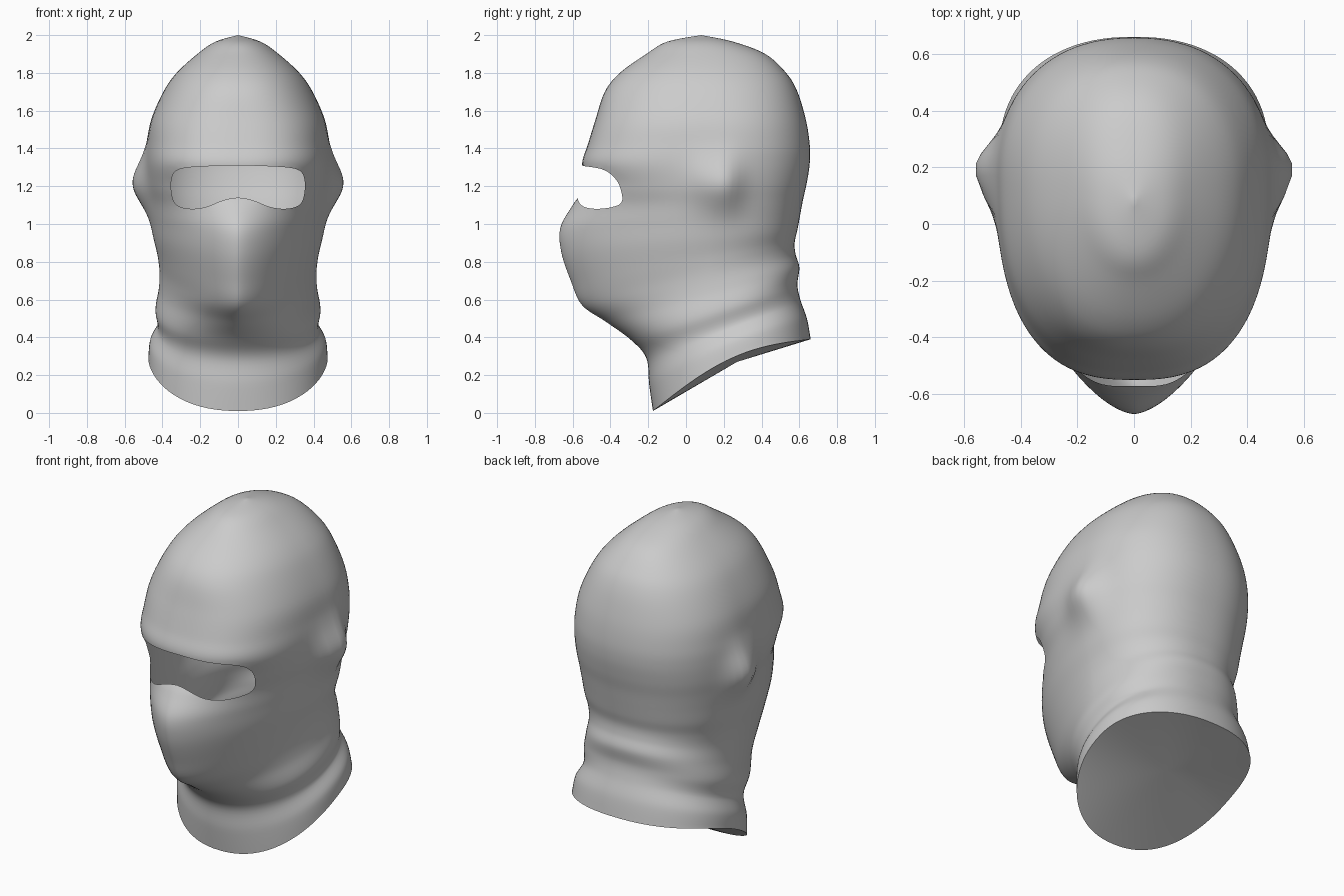
import bpy, bmesh, math
from mathutils import Vector
from mathutils.bvhtree import BVHTree
from mathutils.geometry import intersect_point_line

if "Cube" in bpy.data.objects:
    bpy.data.objects.remove(bpy.data.objects["Cube"])

SEGS, SUB = 96, 6

# Tilted rings, crown to hem: front z, front y, back z, back y, half width, widest y, front exponent
RINGS = [
    (2.00, 0.08, 2.00, 0.08, 0.00, 0.08, 2.0),
    (1.965, -0.10, 1.965, 0.25, 0.12, 0.08, 2.0),
    (1.90, -0.21, 1.90, 0.42, 0.215, 0.10, 2.1),
    (1.80, -0.35, 1.80, 0.53, 0.325, 0.11, 2.2),
    (1.70, -0.43, 1.70, 0.59, 0.395, 0.13, 2.3),
    (1.55, -0.48, 1.55, 0.635, 0.46, 0.15, 2.5),
    (1.42, -0.52, 1.42, 0.655, 0.48, 0.17, 2.6),
    (1.32, -0.55, 1.32, 0.655, 0.485, 0.17, 2.6),
    (1.20, -0.535, 1.22, 0.64, 0.48, 0.17, 2.3),
    (1.10, -0.60, 1.13, 0.62, 0.47, 0.16, 1.85),
    (0.98, -0.665, 1.05, 0.605, 0.46, 0.15, 1.65),
    (0.85, -0.66, 0.97, 0.59, 0.447, 0.15, 1.62),
    (0.70, -0.61, 0.90, 0.575, 0.425, 0.15, 1.6),
    (0.57, -0.55, 0.84, 0.58, 0.415, 0.15, 1.55),
    (0.48, -0.42, 0.77, 0.60, 0.42, 0.17, 1.7),
    (0.385, -0.29, 0.68, 0.59, 0.437, 0.19, 2.0),
    (0.29, -0.21, 0.60, 0.605, 0.425, 0.21, 2.1),
    (0.15, -0.195, 0.50, 0.64, 0.465, 0.23, 2.1),
    (0.01, -0.175, 0.39, 0.66, 0.475, 0.25, 2.2),
]

# Right half of the eye opening (x, z)
EYE = [(0, 1.31), (.15, 1.306), (.28, 1.297), (.335, 1.275), (.354, 1.22), (.347, 1.14),
       (.32, 1.097), (.25, 1.08), (.17, 1.09), (.08, 1.125), (0, 1.14)]


def spline(a, b, c, d, t):
    return [0.5 * (2 * q + (r - p) * t + (2 * p - 5 * q + 4 * r - s) * t * t
                   + (3 * q - p - 3 * r + s) * t ** 3) for p, q, r, s in zip(a, b, c, d)]


def resample(pts, n, closed=False):
    k = len(pts)
    get = (lambda i: pts[i % k]) if closed else (lambda i: pts[max(0, min(k - 1, i))])
    out = [spline(get(i - 1), get(i), get(i + 1), get(i + 2), j / n)
           for i in range(k if closed else k - 1) for j in range(n)]
    return out if closed else out + [list(pts[-1])]


def ring_point(ring, a, hem):
    zf, yf, zb, yb, w, ym, nf = ring
    c, s = math.cos(a), math.sin(a)
    n = nf if s < 0 else 2.25
    x = math.copysign(max(w, 0) * abs(c) ** (2 / n), c)
    y = ym + (yb - ym if s > 0 else yf - ym) * abs(s) ** (2 / n)
    t = (y - yf) / max(yb - yf, 1e-6)
    z = zf + (zb - zf) * t + 0.09 * hem * math.sin(math.pi * min(max(t, 0), 1))
    # Ear bulge
    if abs(x) > 0.3:
        sy = 0.10 if y > 0.2 else 0.15
        x += math.copysign(0.08 * math.exp(-((y - 0.2) / sy) ** 2 - ((z - 1.21) / 0.14) ** 2), x)
    return Vector((x, y, z))


# Lofted hood
bm = bmesh.new()
rings = resample(RINGS, SUB)
last = len(rings) - 1
loops = []
for i, r in enumerate(rings):
    hem = max(0, 1 - (last - i) / (2 * SUB))
    loops.append([bm.verts.new(ring_point(r, 2 * math.pi * k / SEGS, hem)) for k in range(SEGS)])
for lo, hi in zip(loops, loops[1:]):
    for k in range(SEGS):
        m = (k + 1) % SEGS
        bm.faces.new((lo[k], lo[m], hi[m], hi[k]))

# Closed underside
hub = bm.verts.new((0, 0.27, 0.27))
for k in range(SEGS):
    bm.faces.new((loops[-1][k], loops[-1][(k + 1) % SEGS], hub))
bmesh.ops.remove_doubles(bm, verts=bm.verts, dist=1e-5)
bmesh.ops.recalc_face_normals(bm, faces=bm.faces)

# Eye opening: remove faces inside the outline, then fit the edge to it on the uncut surface
outline = [Vector(p) for p in resample(EYE + [(-x, z) for x, z in EYE[-2:0:-1]], 6, True)]
sides = list(zip(outline, outline[1:] + outline[:1]))
surface = BVHTree.FromBMesh(bm)


def inside(x, z):
    return sum((a.y > z) != (b.y > z) and x < a.x + (z - a.y) / (b.y - a.y) * (b.x - a.x)
               for a, b in sides) % 2


def snap(p):
    best = None
    for a, b in sides:
        q, t = intersect_point_line(p, a, b)
        q = a.lerp(b, min(max(t, 0), 1))
        if best is None or (q - p).length < (best - p).length:
            best = q
    return best


cut = []
for f in bm.faces:
    m = f.calc_center_median()
    if m.y < -0.1 and inside(m.x, m.z):
        cut.append(f)
bmesh.ops.delete(bm, geom=cut, context='FACES')
for v in [v for v in bm.verts if v.is_boundary]:
    q = snap(Vector((v.co.x, v.co.z)))
    hit = surface.ray_cast(Vector((q.x, -2, q.y)), Vector((0, 1, 0)))[0]
    v.co = hit if hit else (q.x, v.co.y, q.y)

mesh = bpy.data.meshes.new("knit_hood")
bm.to_mesh(mesh)
bm.free()
hood = bpy.data.objects.new("knit_hood", mesh)
bpy.context.collection.objects.link(hood)
bpy.context.view_layer.objects.active = hood
hood.select_set(True)
bpy.ops.object.shade_smooth_by_angle(angle=math.radians(50))
